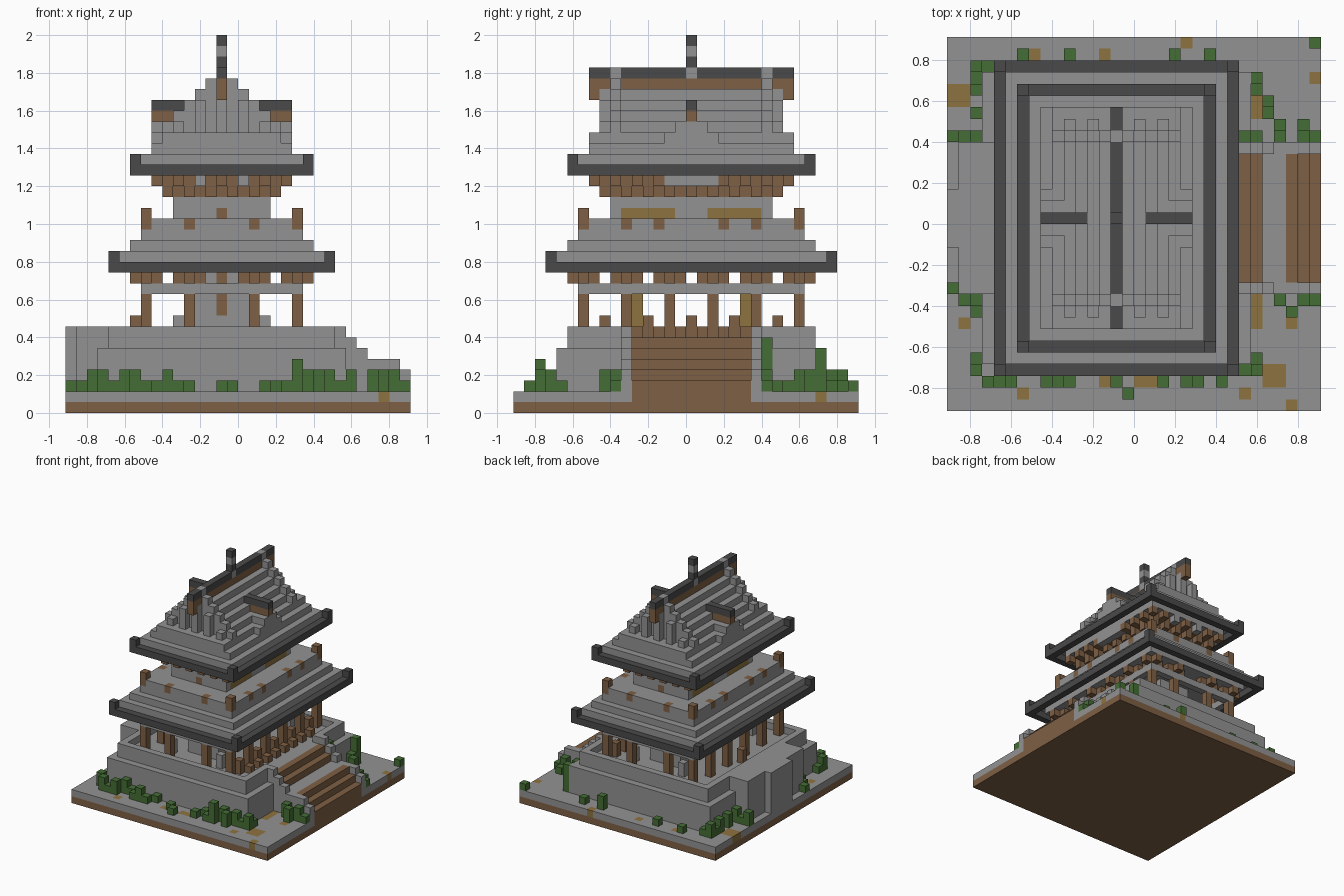
import bpy, bmesh
from mathutils import Vector

if "Cube" in bpy.data.objects:
    bpy.data.objects.remove(bpy.data.objects["Cube"])

UNIT = 2 / 35          # edge of one building block
HALF = 16              # half the plot, in blocks


def material(name, rgb):
    mat = bpy.data.materials.new(name)
    mat.use_nodes = True
    mat.diffuse_color = (*rgb, 1)
    mat.node_tree.nodes["Principled BSDF"].inputs["Base Color"].default_value = (*rgb, 1)
    return mat


STONE = material("stone grey", (.29, .29, .29))
WOOD = material("timber brown", (.21, .115, .058))
DARK = material("roof edge charcoal", (.068, .068, .068))
LEAF = material("leaf green", (.06, .155, .036))
GOLD = material("dry gold", (.27, .17, .05))

cells = {}             # block position -> part name
part_material = {}


def fill(part, mat, xs, ys, zs, mirror=False):
    """Fill a box of blocks; mirror repeats it on all four sides of the tower."""
    part_material[part] = mat
    for x in range(*xs):
        for y in range(*ys):
            for z in range(*zs):
                cells[x, y, z] = part
                if mirror:
                    for p in ((28 - x, y, z), (x, 32 - y, z), (28 - x, 32 - y, z)):
                        cells[p] = part


def clear(xs, ys, zs):
    for x in range(*xs):
        for y in range(*ys):
            for z in range(*zs):
                cells.pop((x, y, z), None)


def one(part, mat, x, y, z, top=None, mirror=False):
    fill(part, mat, (x, x + 1), (y, y + 1), (z, top or z + 1), mirror)


def slab(part, mat, inset, zs):
    """Solid tower layer, measured inward from the lower eave."""
    fill(part, mat, (4 + inset, 25 - inset), (3 + inset, 30 - inset), zs)


def ring(part, mat, inset, zs):
    """Hollow one-block frame concentric with the tower."""
    a, b = 4 + inset, 3 + inset
    fill(part, mat, (a, 29 - a), (b, b + 1), zs, True)
    fill(part, mat, (a, a + 1), (b, 33 - b), zs, True)


# Plot of land
fill("earth_base", WOOD, (0, 32), (0, 32), (0, 1))
fill("ground", STONE, (0, 32), (0, 32), (1, 2))

# Stone foundation with a rim around its floor, open at the stairs
fill("foundation", STONE, (3, 26), (4, 29), (2, 6))
fill("foundation", STONE, (4, 25), (5, 28), (6, 8))
clear((5, 24), (6, 27), (7, 8))
clear((24, 25), (11, 22), (7, 8))
fill("rear_buttress", STONE, (1, 4), (10, 23), (2, 8))
fill("rear_buttress", STONE, (0, 1), (14, 19), (2, 8))

# Entrance stairs with a landing and stepped cheek walls
for x, top in zip(range(25, 32), (7, 6, 5, 5, 5, 4, 3)):
    landing = x in (27, 28)
    fill("landing" if landing else "stairs", STONE if landing else WOOD,
         (x, x + 1), (11, 22), (1, top))
for x, top in zip(range(25, 32), (8, 7, 6, 5, 5, 5, 4)):
    for y in (10, 22):
        one("stair_cheek", STONE, x, y, 2, top)

# Lower storey: columns, core walls, tie beam and brackets
fill("core_wall", STONE, (12, 15), (10, 12), (7, 14), True)
fill("core_panel", GOLD, (12, 13), (11, 12), (8, 11), True)
one("core_post", WOOD, 14, 10, 9, 13, True)
front_columns = [(x, 6) for x in (7, 11)]
side_columns = [(7, y) for y in (10, 14)]
for x, y in front_columns + side_columns:
    one("lower_column", WOOD, x, y, 7, 13, True)
ring("lower_tie_beam", STONE, 3, (11, 12))
for x, y in front_columns:
    fill("lower_bracket", WOOD, (x - 1, x + 2), (6, 7), (12, 13), True)
    one("lower_bracket", WOOD, x, 5, 12, mirror=True)
for x, y in side_columns + [(7, 6)]:
    fill("lower_bracket", WOOD, (7, 8), (y - 1, y + 2), (12, 13), True)
    one("lower_bracket", WOOD, 6, y, 12, mirror=True)

# Staggered porch railing
for y in range(8, 25):
    if (21, y, 8) not in cells:
        one("porch_railing", WOOD, 21 + y % 2, y, 7, 8 if y % 2 else 9)
one("rear_railing", WOOD, 6, 16, 7, 9)
one("porch_stone", STONE, 10, 8, 7, 9, True)


def eave(part, inset, z):
    """Dark edge with raised corners below stepped stone roofing."""
    slab(part + "_roof", STONE, inset + 2, (z, z + 1))
    slab(part + "_roof", STONE, inset + 1, (z + 1, z + 2))
    ring(part + "_eave", DARK, inset, (z, z + 1))
    one(part + "_eave", DARK, 4 + inset, 3 + inset, z, z + 2, True)


# Lower roof
eave("lower", 0, 13)
slab("lower_roof", STONE, 2, (15, 16))
slab("lower_roof", STONE, 3, (16, 18))
one("roof_corner_post", WOOD, 7, 6, 17, 19, True)
one("roof_stud", WOOD, 11, 6, 17, mirror=True)
for y in (10, 13):
    one("roof_stud", WOOD, 7, y, 17, mirror=True)

# Upper storey walls, panels and brackets
slab("upper_wall", STONE, 6, (18, 22))
one("upper_wall_stud", WOOD, 14, 9, 18, mirror=True)
fill("upper_panel", GOLD, (10, 11), (10, 13), (18, 19), True)
fill("upper_panel", GOLD, (10, 11), (18, 23), (18, 19), True)
ring("upper_bracket", WOOD, 6, (20, 21))
ring("upper_bracket", WOOD, 5, (21, 22))
for x in range(8, 15, 2):
    one("upper_bracket", WOOD, x, 7, 21, mirror=True)
    one("upper_bracket", WOOD, x + 1, 8, 20, mirror=True)
for y in range(7, 17, 2):
    one("upper_bracket", WOOD, 8, y, 21, mirror=True)
    one("upper_bracket", WOOD, 9, y + 1, 20, mirror=True)
fill("upper_lintel", STONE, (8, 9), (14, 17), (21, 22), True)
one("upper_lintel", STONE, 12, 7, 21, mirror=True)

# Upper roof: eave, stepped gable with projecting ribs, gable frames
eave("upper", 2, 22)
slab("gable_roof", STONE, 4, (24, 25))
fill("gable_roof", STONE, (9, 20), (7, 26), (25, 26))
for d in range(6):
    x = 14 - d
    fill("gable_roof", STONE, (x, x + 1), (9, 17), (25, 31 - d), True)
    fill("gable_frame", STONE, (x, x + 1), (9, 10), (25, 32 - d), True)
    if d % 2 == 0:
        one("gable_rib", STONE, x, 8, 25, 31 - d, True)

# Side dormers, ridge and spire
fill("dormer_base", STONE, (8, 12), (14, 17), (25, 26), True)
fill("dormer_base", STONE, (8, 12), (15, 17), (26, 27), True)
fill("dormer_wall", WOOD, (8, 12), (16, 17), (27, 28), True)
fill("dormer_ridge", DARK, (8, 12), (16, 17), (28, 29), True)
fill("ridge_beam", WOOD, (14, 15), (7, 26), (30, 31))
one("ridge_beam", WOOD, 14, 7, 29, 31, True)
fill("ridge_cap", DARK, (14, 15), (7, 26), (31, 32))
one("ridge_band", STONE, 14, 9, 31, mirror=True)
for z in range(31, 35):
    one("spire_band" if z % 2 else "spire", STONE if z % 2 else DARK, 14, 16, z)

# Shrubs planted by plot row: row -> columns
shrubs = {1: (15,), 2: (3, 4, 5, 8, 9, 10, 14, 18, 20, 21, 23),
          3: (2, 6, 7, 11, 19, 22, 24, 25, 26), 4: (2, 26),
          8: (2, 29), 9: (1, 2, 28, 30, 31), 10: (0,), 23: (0, 1, 2, 25, 26, 28, 30, 31),
          24: (28, 30), 25: (2, 27), 26: (27,), 27: (2, 26), 28: (2, 26),
          29: (2, 3), 30: (6, 10, 19, 22), 31: (31,)}
for y, columns in shrubs.items():
    for x in columns:
        z = 2
        while (x, y, z) in cells:
            z += 1
        one("shrubs", LEAF, x, y, z, z + 1 + (x * 3 + y) % 2)
one("shrubs", LEAF, 21, 2, 4)
one("shrubs", LEAF, 26, 28, 2, 6)
fill("shrubs", LEAF, (25, 26), (23, 24), (4, 7))

# Dry patches in the ground: row -> columns
patches = {0: (29,), 1: (6, 25), 2: (13, 16, 17, 27, 28), 3: (27, 28), 7: (1, 26, 29), 8: (26,),
           9: (26,), 25: (2, 26), 26: (0, 1, 26), 27: (0, 1), 28: (31,), 30: (7, 13), 31: (20,)}
for y, columns in patches.items():
    for x in columns:
        one("dry_patch", GOLD, x, y, 1)

# Turn the exposed block sides of each part into a clean mesh
sides = [(axis, sign) for axis in range(3) for sign in (0, 1)]
for part, mat in part_material.items():
    bm = bmesh.new()
    for pos in [p for p, name in cells.items() if name == part]:
        for axis, sign in sides:
            near = list(pos)
            near[axis] += 2 * sign - 1
            if tuple(near) in cells:
                continue
            u, v = (axis + 1) % 3, (axis + 2) % 3
            loop = [(0, 0), (1, 0), (1, 1), (0, 1)]
            verts = []
            for a, b in loop if sign else reversed(loop):
                co = Vector(pos)
                co[axis] += sign
                co[u] += a
                co[v] += b
                verts.append(bm.verts.new((co - Vector((HALF, HALF, 0))) * UNIT))
            bm.faces.new(verts)
    bmesh.ops.remove_doubles(bm, verts=bm.verts, dist=UNIT / 100)
    bmesh.ops.dissolve_limit(bm, angle_limit=.01, verts=bm.verts, edges=bm.edges)
    mesh = bpy.data.meshes.new(part)
    bm.to_mesh(mesh)
    bm.free()
    mesh.materials.append(mat)
    bpy.context.scene.collection.objects.link(bpy.data.objects.new(part, mesh))
